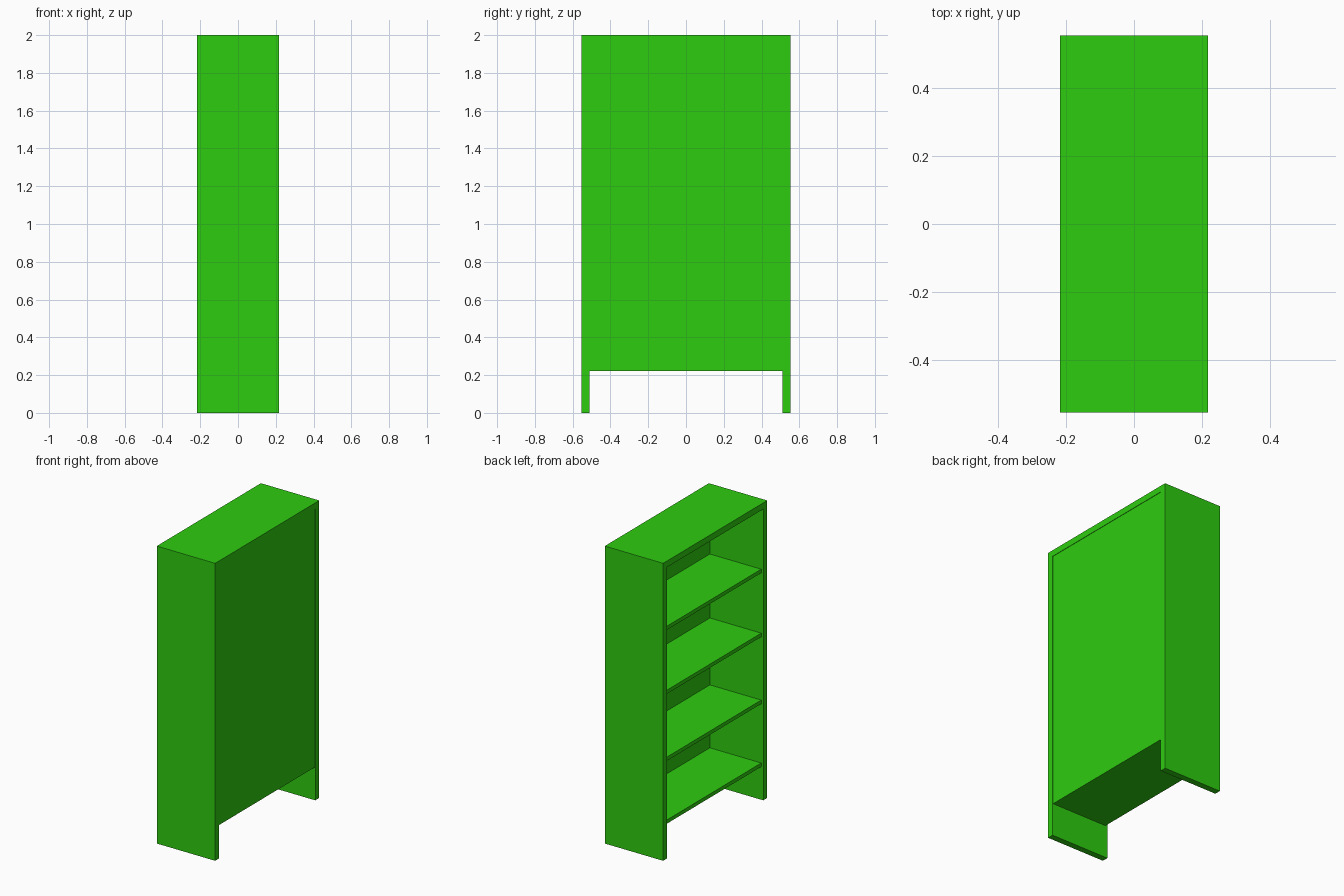
import bpy
import bmesh

cube = bpy.data.objects.get("Cube")
if cube:
    bpy.data.objects.remove(cube, do_unlink=True)

# Overall sizes
HALF_DEPTH = 0.217
HALF_WIDTH = 0.553
HEIGHT = 2.0
BOARD = 0.042
INNER = HALF_WIDTH - BOARD
SHELF_THICK = 0.025
BASE = 0.222
PANEL_FRONT = 0.18
SHELF_FRONT = -0.202

green = bpy.data.materials.new("bright green")
green.use_nodes = True
colour = (0.027, 0.604, 0.005, 1.0)
green.diffuse_color = colour
green.node_tree.nodes["Principled BSDF"].inputs["Base Color"].default_value = colour


def extrude_profile(name, profile, x0, x1):
    """Extrude a (y, z) outline along x."""
    bm = bmesh.new()
    face = bm.faces.new([bm.verts.new((x0, y, z)) for y, z in profile])
    result = bmesh.ops.extrude_face_region(bm, geom=[face])
    verts = [v for v in result["geom"] if isinstance(v, bmesh.types.BMVert)]
    bmesh.ops.translate(bm, verts=verts, vec=(x1 - x0, 0, 0))
    bmesh.ops.recalc_face_normals(bm, faces=bm.faces)
    mesh = bpy.data.meshes.new(name)
    bm.to_mesh(mesh)
    bm.free()
    mesh.materials.append(green)
    obj = bpy.data.objects.new(name, mesh)
    bpy.context.collection.objects.link(obj)
    return obj


def board(name, z0, z1, x0, x1):
    """Flat board spanning between the two side walls."""
    outline = [(-INNER, z0), (INNER, z0), (INNER, z1), (-INNER, z1)]
    return extrude_profile(name, outline, x0, x1)


# Side walls and top in one upside-down U
half = [(HALF_WIDTH, HEIGHT), (HALF_WIDTH, 0), (INNER, 0), (INNER, HEIGHT - BOARD)]
outline = half + [(-y, z) for y, z in reversed(half)]
extrude_profile("bookcase_frame", outline, -HALF_DEPTH, HALF_DEPTH)

# Back panel, set in very slightly
board("back_panel", BASE, HEIGHT - BOARD, PANEL_FRONT, HALF_DEPTH - 0.003)

# Shelves, listed by their upper surface
for i, top in enumerate((BASE + SHELF_THICK, 0.67, 1.12, 1.55)):
    board(f"shelf_{i + 1}", top - SHELF_THICK, top, SHELF_FRONT, PANEL_FRONT)
